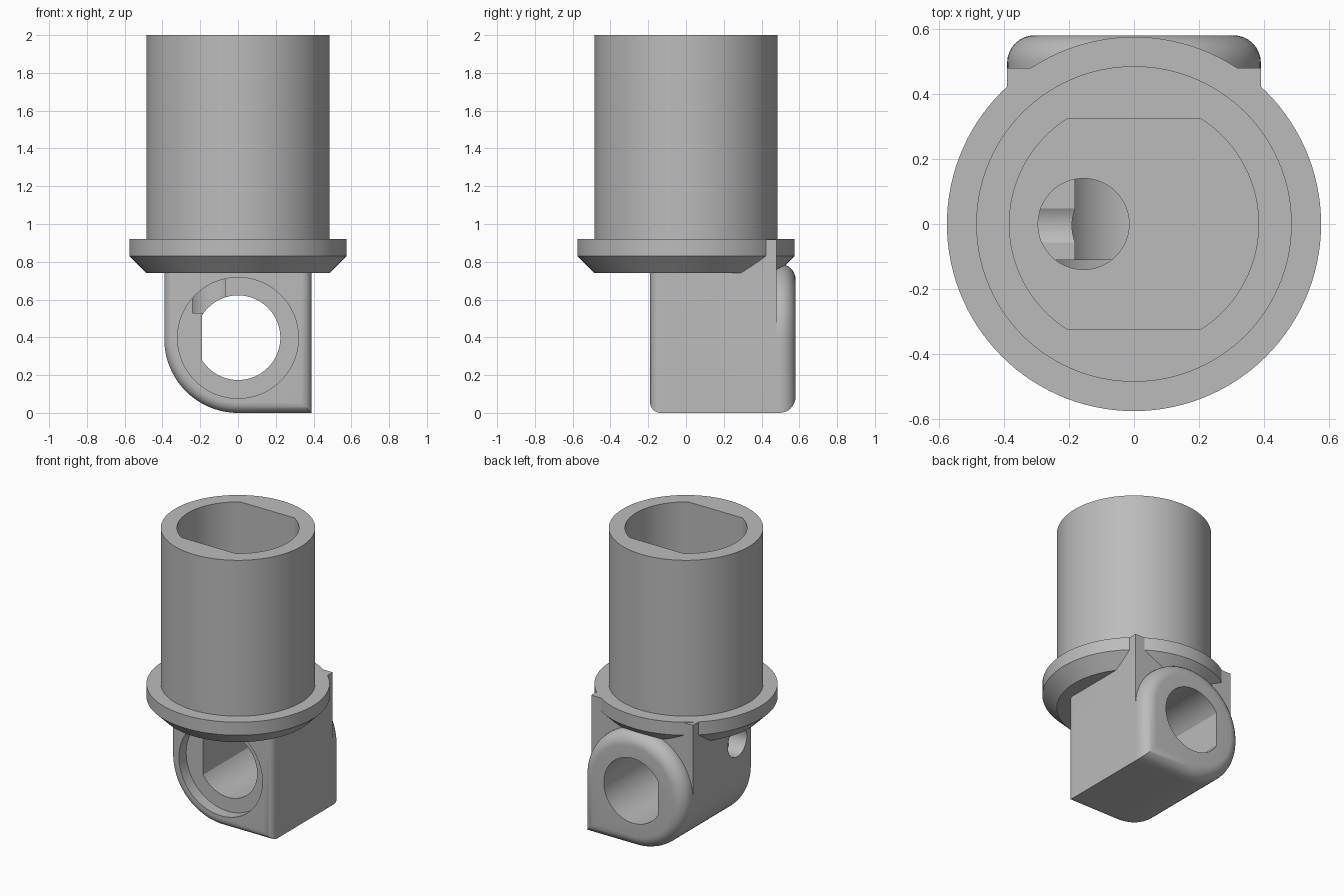
import bpy, bmesh
from math import sin, cos, asin, acos, pi, radians

cube = bpy.data.objects.get("Cube")
if cube:
    bpy.data.objects.remove(cube, do_unlink=True)

grey = bpy.data.materials.new("plain grey")
grey.use_nodes = True
colour = (0.5, 0.5, 0.5, 1)
grey.diffuse_color = colour
grey.node_tree.nodes["Principled BSDF"].inputs["Base Color"].default_value = colour


def arc(cu, cv, r, a0, a1, n=48, closed=False):
    steps = n if closed else n - 1
    return [(cu + r * cos(a0 + (a1 - a0) * i / steps),
             cv + r * sin(a0 + (a1 - a0) * i / steps)) for i in range(n)]


def circle(cu, cv, r, n=72):
    return arc(cu, cv, r, 0, 2 * pi, n, True)


def place(u, v, w, axis):
    return {"x": (w, u, v), "y": (u, w, v), "z": (u, v, w)}[axis]


def loft(name, loops, axis, near=0, far=0):
    """Join equal loops [(points, level)] into a solid; round its two end rims."""
    bm = bmesh.new()
    rings = [[bm.verts.new(place(u, v, w, axis)) for u, v in pts] for pts, w in loops]
    n = len(rings[0])
    for low, high in zip(rings, rings[1:]):
        for i in range(n):
            j = (i + 1) % n
            bm.faces.new((low[i], low[j], high[j], high[i]))
    ends = [bm.faces.new(rings[0]), bm.faces.new(rings[-1])]
    bmesh.ops.recalc_face_normals(bm, faces=bm.faces)
    for cap, radius in zip(ends, (near, far)):
        if radius:
            bmesh.ops.bevel(bm, geom=list(cap.edges), offset=radius, segments=8,
                            profile=0.5, affect="EDGES", clamp_overlap=False)
    bmesh.ops.recalc_face_normals(bm, faces=bm.faces)
    mesh = bpy.data.meshes.new(name)
    bm.to_mesh(mesh)
    bm.free()
    mesh.materials.append(grey)
    ob = bpy.data.objects.new(name, mesh)
    bpy.context.collection.objects.link(ob)
    return ob


def prism(name, pts, axis, a, b, near=0, far=0):
    return loft(name, [(pts, a), (pts, b)], axis, near, far)


def combine(target, tool, operation):
    mod = target.modifiers.new(tool.name, "BOOLEAN")
    mod.operation, mod.object, mod.solver = operation, tool, "EXACT"
    bpy.context.view_layer.objects.active = target
    bpy.ops.object.modifier_apply(modifier=mod.name)
    bpy.data.objects.remove(tool, do_unlink=True)


# Tube with a chamfered collar
profile = [(0.485, 0.74), (0.575, 0.83), (0.575, 0.92), (0.485, 0.92), (0.485, 2)]
socket = loft("socket_fitting", [(circle(0, 0, r, 120), z) for r, z in profile], "z")

# Square-topped mounting block, rounded at one lower corner
W, HZ = 0.39, 0.39
block_pts = arc(0, HZ, W, pi, 1.5 * pi, 32) + [(W, 0), (W, 0.919), (-W, 0.919)]
block = prism("mounting_block", block_pts, "y", -0.19, 0.48, near=0.055)

# Arched boss standing out at the back
boss_pts = arc(0, HZ + 0.01, W, 0, pi, 48) + arc(0, HZ, W, pi, 1.5 * pi, 32) + [(W, 0)]
boss = prism("back_boss", boss_pts, "y", -0.1, 0.58, far=0.085)
combine(block, boss, "UNION")
combine(socket, block, "UNION")

# Main bore with two opposite flats
t = asin(0.322 / 0.383)
bore_pts = arc(0, 0, 0.383, -t, t) + arc(0, 0, 0.383, pi - t, pi + t)
cutters = [prism("tube_bore", bore_pts, "z", 0.84, 2.1)]

# Cross hole with one flat, and its front recess
a = acos(-0.19 / 0.224)
cutters.append(prism("cross_hole", arc(0, 0.398, 0.224, -a, a, 64), "y", -0.4, 0.8))
cutters.append(prism("front_recess", circle(0, 0.397, 0.32, 96), "y", -0.4, -0.11))

# Cable passage down from the bore and out through the side
cutters.append(prism("cable_drop", circle(-0.155, 0, 0.14, 48), "z", 0.53, 0.9))
cutters.append(prism("side_hole", circle(-0.005, 0.62, 0.104, 48), "x", -0.6, -0.15))
for cutter in cutters:
    combine(socket, cutter, "DIFFERENCE")

bpy.ops.object.select_all(action="DESELECT")
socket.select_set(True)
bpy.context.view_layer.objects.active = socket
bpy.ops.object.shade_smooth_by_angle(angle=radians(30))
